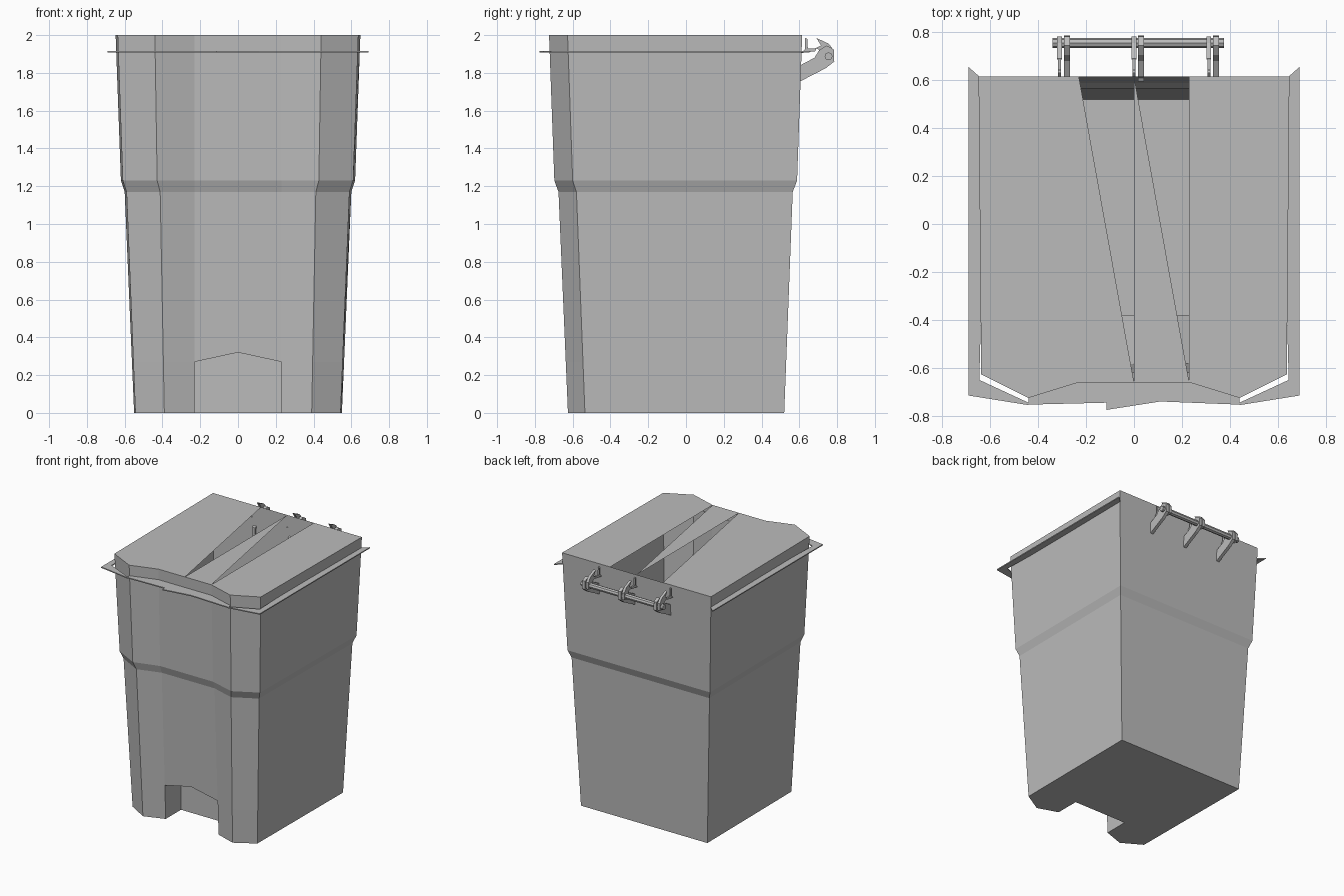
import bpy, bmesh, math
from mathutils import Vector

if "Cube" in bpy.data.objects:
    bpy.data.objects.remove(bpy.data.objects["Cube"])

grey = bpy.data.materials.new("plain grey")
grey.diffuse_color = (0.5, 0.5, 0.5, 1)
grey.use_nodes = True
grey.node_tree.nodes["Principled BSDF"].inputs["Base Color"].default_value = grey.diffuse_color


def make(name, verts, faces, recalc=True):
    me = bpy.data.meshes.new(name)
    me.from_pydata(verts, [], faces)
    bm = bmesh.new()
    bm.from_mesh(me)
    if recalc:
        bmesh.ops.recalc_face_normals(bm, faces=bm.faces)
    bm.to_mesh(me)
    bm.free()
    me.materials.append(grey)
    ob = bpy.data.objects.new(name, me)
    bpy.context.collection.objects.link(ob)
    return ob


def plate(name, x, w, yz):
    """Side profile (y, z) extruded along x."""
    n = len(yz)
    verts = [(x + s * w / 2, y, z) for s in (-1, 1) for y, z in yz]
    faces = [list(range(n)), list(range(n, 2 * n))]
    faces += [(i, (i + 1) % n, n + (i + 1) % n, n + i) for i in range(n)]
    return make(name, verts, faces)


# Bin body: rows of z, recess y, front corner, side corner, back corner
rows = [
    (0.0, -0.57, (0.39, -0.625), (0.543, -0.535), (0.55, 0.52)),
    (1.17, -0.62, (0.412, -0.675), (0.59, -0.58), (0.60, 0.565)),
    (1.23, -0.64, (0.428, -0.697), (0.61, -0.60), (0.62, 0.588)),
    (2.0, -0.66, (0.44, -0.725), (0.637, -0.627), (0.648, 0.615)),
]


def ring(row):
    z, rec, c, s, b = row
    half = [(0.23, rec), c, s, b, (0.23, b[1])]
    pts = [(0, rec)] + half + [(0, b[1])] + [(-x, y) for x, y in reversed(half)]
    return [Vector((x, y, z)) for x, y in pts]


rings = [ring(r) for r in rows]
# extra ring along the top of the front notch, peaked in the middle
notch = [a.lerp(b, (0.32 if i == 0 else 0.27) / 1.17)
         for i, (a, b) in enumerate(zip(rings[0], rings[1]))]
rings.insert(1, notch)
N = 12
verts = [v for r in rings for v in r]
faces = []
for r in range(4):
    for i in range(N):
        if r == 0 and i in (0, N - 1):
            continue  # notch opening
        j = (i + 1) % N
        faces.append((r * N + i, r * N + j, r * N + N + j, r * N + N + i))

# Notch walls and floor
k = len(verts)
verts += [Vector(p) for p in [(-0.23, -0.38, 0), (-0.23, -0.38, 0.27), (0, -0.38, 0.32),
                              (0.23, -0.38, 0.27), (0.23, -0.38, 0)]]
mouth = [11, N + 11, N, N + 1, 1]
faces += [(mouth[i], mouth[i + 1], k + i + 1, k + i) for i in range(4)]
faces.append(tuple(range(k, k + 5)))
faces.append((1, 2, 3, 4, 8, 9, 10, 11, k, k + 4))

# Top cover with two open wedges
t = 4 * N
faces += [tuple(t + i for i in f) for f in
          [(0, 11, 10, 9, 8, 7), (1, 2, 3, 4, 5), (0, 1, 6)]]
make("bin_body", verts, faces)

# Thin flange around the sides and front
zf = 1.912


def flange(name, polys):
    v, f = [], []
    for p in polys:
        f.append(tuple(range(len(v), len(v) + len(p))))
        v += [(x, y, zf) for x, y in p]
    ob = make(name, v, f, False)
    m = ob.modifiers.new("thickness", 'SOLIDIFY')
    m.thickness = 0.008
    m.offset = 0


for side, name in ((1, "right_flange"), (-1, "left_flange")):
    polys = [[(0.642, 0.612), (0.69, 0.655), (0.69, -0.715), (0.645, -0.65), (0.638, -0.39)],
             [(0.645, -0.65), (0.69, -0.715), (0.44, -0.755), (0.44, -0.745)]]
    flange(name, [[(side * x, y) for x, y in p][::-side] for p in polys])
flange("front_flange", [[(-0.44, -0.72), (-0.44, -0.753), (-0.115, -0.745), (-0.115, -0.775),
                         (0.11, -0.74), (0.44, -0.753), (0.44, -0.72), (0.23, -0.655),
                         (-0.23, -0.655)]])

# Hinge brackets, lid knuckles and tabs
arm = [(0.595, 1.75), (0.74, 1.825), (0.785, 1.86), (0.782, 1.925), (0.745, 1.945),
       (0.705, 1.92), (0.68, 1.88), (0.595, 1.835)]
knuckle = [(0.69, 1.985), (0.755, 1.955), (0.782, 1.92), (0.78, 1.865), (0.74, 1.86),
           (0.725, 1.915), (0.685, 1.93), (0.715, 1.945)]
tab = [(0.63, 1.985), (0.642, 1.98), (0.645, 1.93), (0.69, 1.93), (0.685, 1.915),
       (0.61, 1.905), (0.63, 1.925)]
for i, x in enumerate((-0.28, 0.03, 0.342)):
    plate(f"hinge_arm_{i}", x, 0.025, arm)
    plate(f"hinge_knuckle_{i}", x - 0.03, 0.02, knuckle)
    plate(f"hinge_tab_{i}", x - 0.03, 0.012, tab)

# Hinge rod
plate("hinge_rod", 0.018, 0.715,
      [(0.755 + 0.021 * math.cos(a * math.pi / 4), 1.888 + 0.021 * math.sin(a * math.pi / 4))
       for a in range(8)])
